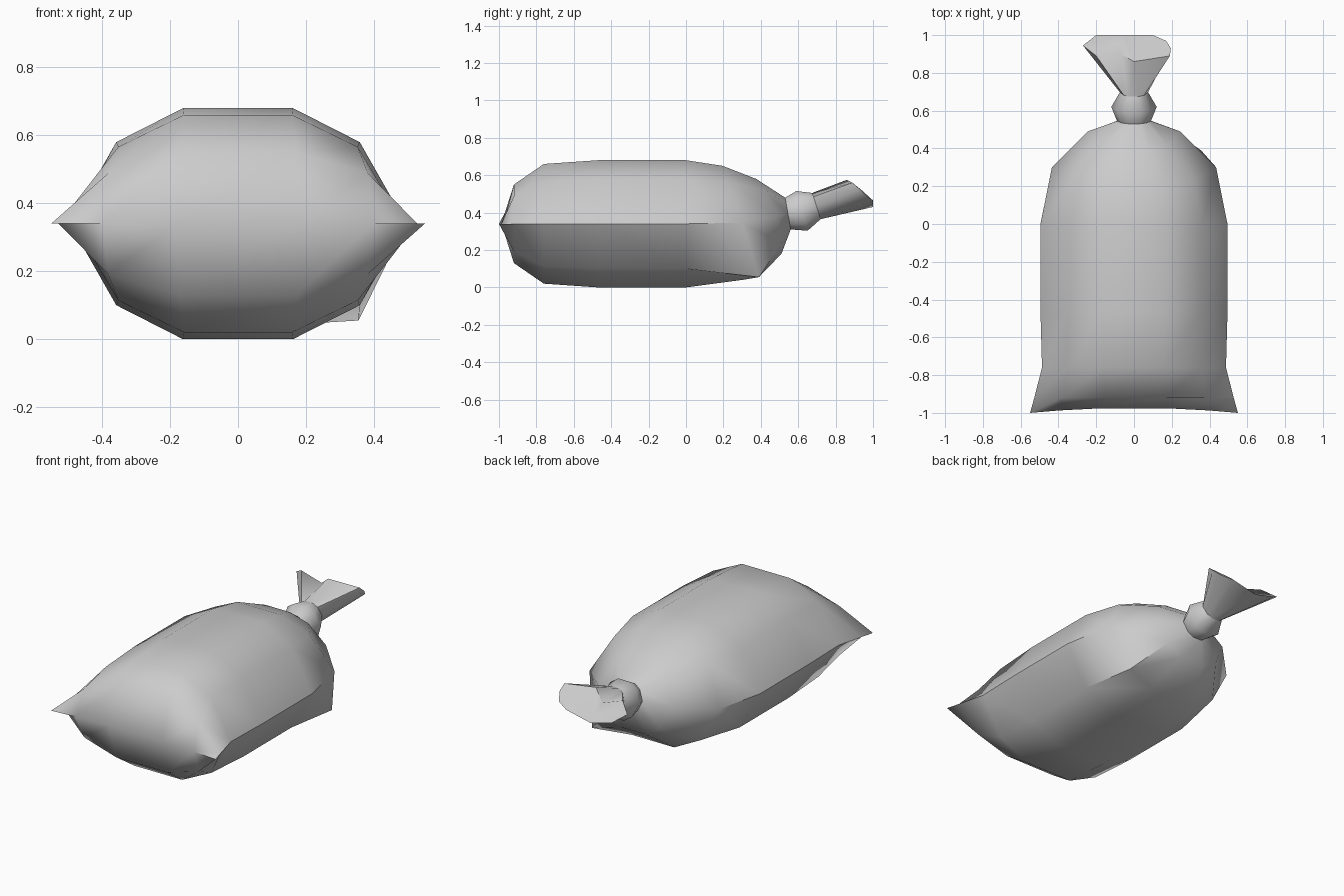
import bpy, bmesh, math

if "Cube" in bpy.data.objects:
    bpy.data.objects.remove(bpy.data.objects["Cube"])

# Unit ten-sided cross-section (x factor, z factor), clockwise from upper right
HALF = [(0.327, 1), (0.724, 0.706), (1, 0), (0.724, -0.706), (0.327, -1)]
SECTION = HALF + [(-x, z) for x, z in reversed(HALF)]


def ring(width, top, bottom, side_y=None):
    """Tilted section: half width, (y, z) of top and bottom, optional y at the sides."""
    ym, zm = (top[0] + bottom[0]) / 2, (top[1] + bottom[1]) / 2
    dy, dz = (top[0] - bottom[0]) / 2, (top[1] - bottom[1]) / 2
    bow = 0 if side_y is None else side_y - ym
    return [(fx * width, ym + dy * fz + bow * fx * fx, zm + dz * fz)
            for fx, fz in SECTION]


def loft(name, rings, caps=()):
    bm = bmesh.new()
    rows = [[bm.verts.new(p) for p in r] for r in rings]
    n = len(SECTION)
    for a, b in zip(rows, rows[1:]):
        for i in range(n):
            j = (i + 1) % n
            bm.faces.new((a[i], a[j], b[j], b[i]))
    for cap in caps:
        bm.faces.new([rows[-1][i] for i in cap])
    bmesh.ops.remove_doubles(bm, verts=bm.verts, dist=0.0005)
    bmesh.ops.recalc_face_normals(bm, faces=bm.faces)
    mesh = bpy.data.meshes.new(name)
    bm.to_mesh(mesh)
    bm.free()
    obj = bpy.data.objects.new(name, mesh)
    bpy.context.collection.objects.link(obj)
    bpy.ops.object.select_all(action='DESELECT')
    obj.select_set(True)
    bpy.context.view_layer.objects.active = obj
    bpy.ops.object.shade_smooth_by_angle(angle=math.radians(50))
    return obj


# Filled sack: flat seam at the front, rounded shoulders at the back
shoulder = ring(0.435, (0.19, 0.65), (0.31, 0.042), 0.30)
shoulder[3] = (0.355, 0.39, 0.055)  # sagging lower corner
waist = ring(0.09, (0.53, 0.48), (0.56, 0.31))
loft("sack_body", [
    ring(0.55, (-0.973, 0.34), (-0.973, 0.34), -1.0),
    ring(0.528, (-0.92, 0.55), (-0.92, 0.13)),
    ring(0.487, (-0.76, 0.66), (-0.76, 0.02)),
    ring(0.495, (-0.47, 0.68), (-0.47, 0.0)),
    ring(0.495, (0.0, 0.68), (0.0, 0.0)),
    shoulder,
    ring(0.245, (0.37, 0.58), (0.505, 0.18), 0.49),
    waist,
])

# Tied knot
neck = ring(0.075, (0.675, 0.505), (0.72, 0.365))
loft("knot", [
    waist,
    ring(0.12, (0.59, 0.515), (0.65, 0.303)),
    neck,
])

# Flared loose end with a folded lip, closed by a creased end face
rim = [(0.0, 0.86, 0.575), (0.19, 0.89, 0.56), (0.195, 0.93, 0.525),
       (0.17, 0.97, 0.485), (0.10, 1.0, 0.465), (-0.06, 1.0, 0.43),
       (-0.20, 1.0, 0.465), (-0.27, 0.945, 0.515), (-0.20, 0.89, 0.56),
       (-0.07, 0.90, 0.515)]
loft("flared_end", [neck, rim], caps=[(0, 1, 2, 3, 4, 5), (5, 6, 7, 8, 9, 0)])
